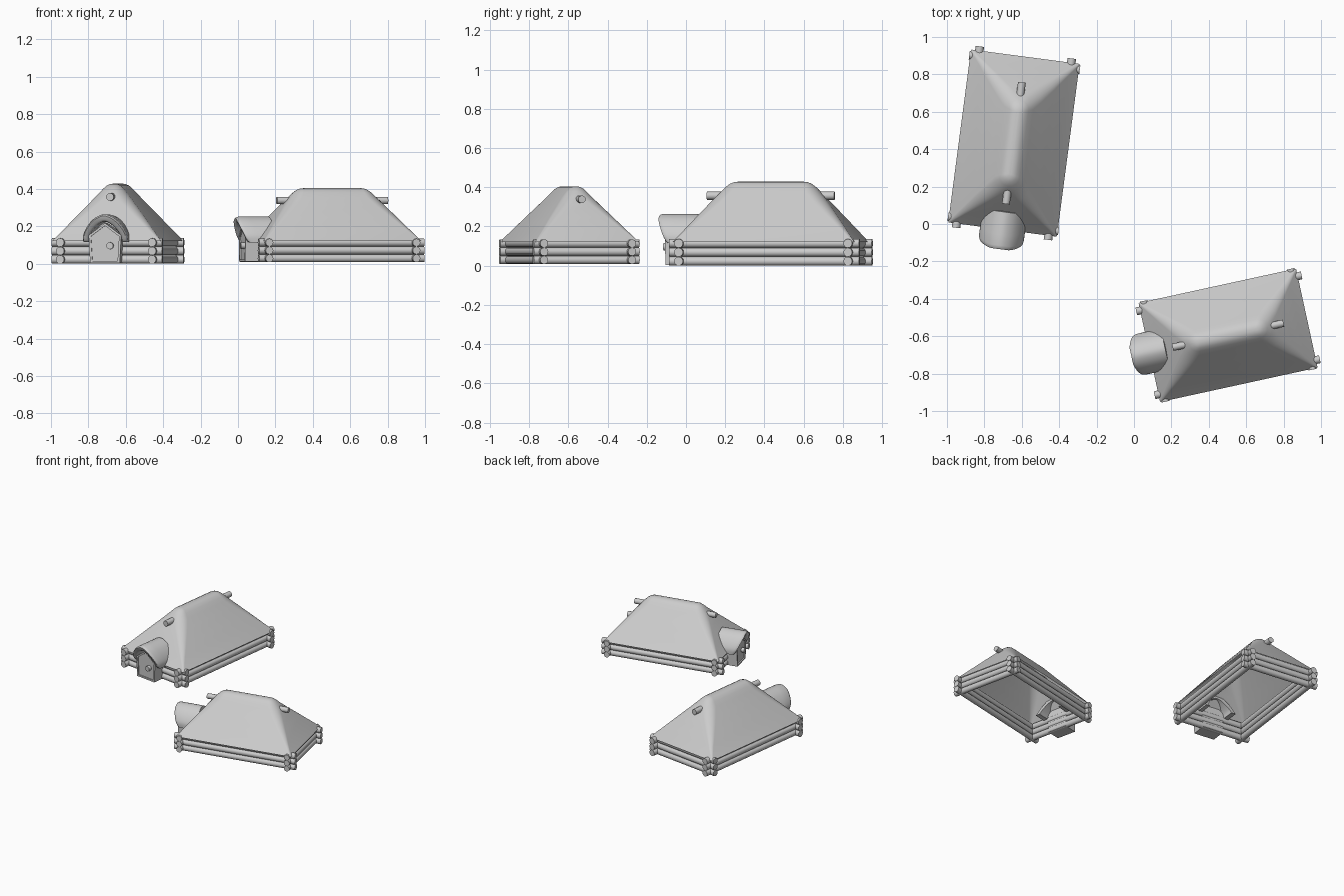
import bpy, bmesh
from math import radians, cos, sin, pi
from mathutils import Matrix, Vector

if "Cube" in bpy.data.objects:
    bpy.data.objects.remove(bpy.data.objects["Cube"])


def make(name, verts, faces, place, angle=40):
    me = bpy.data.meshes.new(name)
    me.from_pydata(verts, [], faces)
    bm = bmesh.new()
    bm.from_mesh(me)
    bmesh.ops.recalc_face_normals(bm, faces=bm.faces)
    bm.to_mesh(me)
    bm.free()
    ob = bpy.data.objects.new(name, me)
    bpy.context.collection.objects.link(ob)
    ob.matrix_world = place
    bpy.ops.object.select_all(action='DESELECT')
    ob.select_set(True)
    bpy.context.view_layer.objects.active = ob
    bpy.ops.object.shade_smooth_by_angle(angle=radians(angle))
    return ob


def pole(name, a, b, r, place, n=12):
    a, b = Vector(a), Vector(b)
    q = (b - a).to_track_quat('Z', 'Y')
    ring = [q @ Vector((r * cos(2 * pi * i / n), r * sin(2 * pi * i / n), 0)) for i in range(n)]
    verts = [a + p for p in ring] + [b + p for p in ring]
    faces = [(i, (i + 1) % n, n + (i + 1) % n, n + i) for i in range(n)]
    faces += [tuple(range(n)), tuple(range(n, 2 * n))]
    return make(name, verts, faces, place)


def rounded_rect(z, hx, hy, r, k=6):
    pts = []
    for q, (sx, sy) in enumerate([(1, 1), (-1, 1), (-1, -1), (1, -1)]):
        for i in range(k + 1):
            t = (q + i / k) * pi / 2
            pts.append((sx * (hx - r) + r * cos(t), sy * (hy - r) + r * sin(t), z))
    return pts


def catmull(pts, steps=4):
    # smooth curve through the points
    p = [Vector(q) for q in pts]
    p = [2 * p[0] - p[1]] + p + [2 * p[-1] - p[-2]]
    out = []
    for i in range(1, len(p) - 2):
        for s in range(steps):
            t = s / steps
            out.append(0.5 * (2 * p[i] + (p[i + 1] - p[i - 1]) * t
                       + (2 * p[i - 1] - 5 * p[i] + 4 * p[i + 1] - p[i + 2]) * t * t
                       + (3 * p[i] - p[i - 1] - 3 * p[i + 1] + p[i + 2]) * t ** 3))
    return out + [p[-2]]


def roof(place):
    # open shell lofted from rectangles whose corners soften towards the ridge
    levels = [(.122, .293, .466, .006), (.19, .235, .411, .025), (.26, .177, .354, .045),
              (.33, .117, .296, .062), (.375, .079, .257, .066), (.402, .055, .231, .052),
              (.418, .037, .209, .036), (.426, .02, .188, .019), (.428, .006, .17, .005)]
    verts = [p for lv in levels for p in rounded_rect(*lv)]
    n = len(verts) // len(levels)
    faces = [(j * n + i, j * n + (i + 1) % n, (j + 1) * n + (i + 1) % n, (j + 1) * n + i)
             for j in range(len(levels) - 1) for i in range(n)]
    faces.append(tuple(range(len(verts) - n, len(verts))))
    make("roof", verts, faces, place, 80)


def arch(half):
    right = [(x, z, 0) for x, z in half]
    return catmull(right + [(-x, z, y) for x, z, y in right[-2::-1]])


def porch_hood(place):
    outer = arch([(.121, .115), (.117, .158), (.09, .207), (.05, .246), (0, .264)])
    inner = arch([(.088, .118), (.084, .148), (.063, .182), (.034, .211), (0, .226)])
    n = len(outer)
    loop = outer + inner[::-1]
    m = len(loop)
    mid = [(a + b) / 2 for a, b in zip(outer, inner)]
    mid = mid + mid[::-1]
    # slanted front lip, leaning forward at the top; slices run front to back
    slices = [(0, .55), (.006, .82), (.02, 1), (.08, 1), (.14, 1), (.20, .95)]
    verts = []
    for d, k in slices:
        for p, c in zip(loop, mid):
            h = min(1, max(0, (p.y - .115) / .13))
            y = -.515 - .057 * h ** .7 + d
            q = c + (p - c) * k
            verts.append((q.x, y, q.y))
    faces = [(j * m + i, j * m + (i + 1) % m, (j + 1) * m + (i + 1) % m, (j + 1) * m + i)
             for j in range(len(slices) - 1) for i in range(m)]
    for base in (0, (len(slices) - 1) * m):
        faces += [(base + i, base + i + 1, base + m - 2 - i, base + m - 1 - i) for i in range(n - 1)]
    make("porch_hood", verts, faces, place, 60)


def porch_door(place):
    # five-sided prism with a recessed front panel
    def ring(y, g):
        w = .088 - g
        return [(-w + .008, y, .004 + g), (w - .008, y, .004 + g), (w, y, .152 - g * .5),
                (0, y, .218 - g * 1.2), (-w, y, .152 - g * .5)]
    rings = [ring(-.42, 0), ring(-.532, 0), ring(-.532, .012), ring(-.524, .012)]
    verts = [p for r in rings for p in r]
    faces = [(j * 5 + i, j * 5 + (i + 1) % 5, j * 5 + 5 + (i + 1) % 5, j * 5 + 5 + i)
             for j in range(3) for i in range(5)]
    faces += [(0, 1, 2, 3, 4), (15, 16, 17, 18, 19)]
    make("porch_door", verts, faces, place, 20)


def longhouse(place):
    r = .0228
    # three courses of crossing wall logs
    for course in range(3):
        z = r + course * .0455
        for s in (-1, 1):
            pole("side_log", (s * .248, -.489, z), (s * .248, .489, z), r, place)
            pole("end_log", (-.298, s * .435, z), (.298, s * .435, z), r, place)
    roof(place)
    pole("ridge_pole", (0, -.328, .357), (0, .328, .357), .021, place)
    porch_hood(place)
    porch_door(place)
    pole("door_knob", (.028, -.52, .096), (.028, -.548, .096), .019, place)


# two houses, turned differently, the second slightly smaller
for x, y, z, turn, size in [(-.642, .4325, 0, -7.5, 1), (.503, -.595, .008, -77.7, .925)]:
    longhouse(Matrix.Translation((x, y, z)) @ Matrix.Rotation(radians(turn), 4, 'Z')
              @ Matrix.Scale(size, 4))
